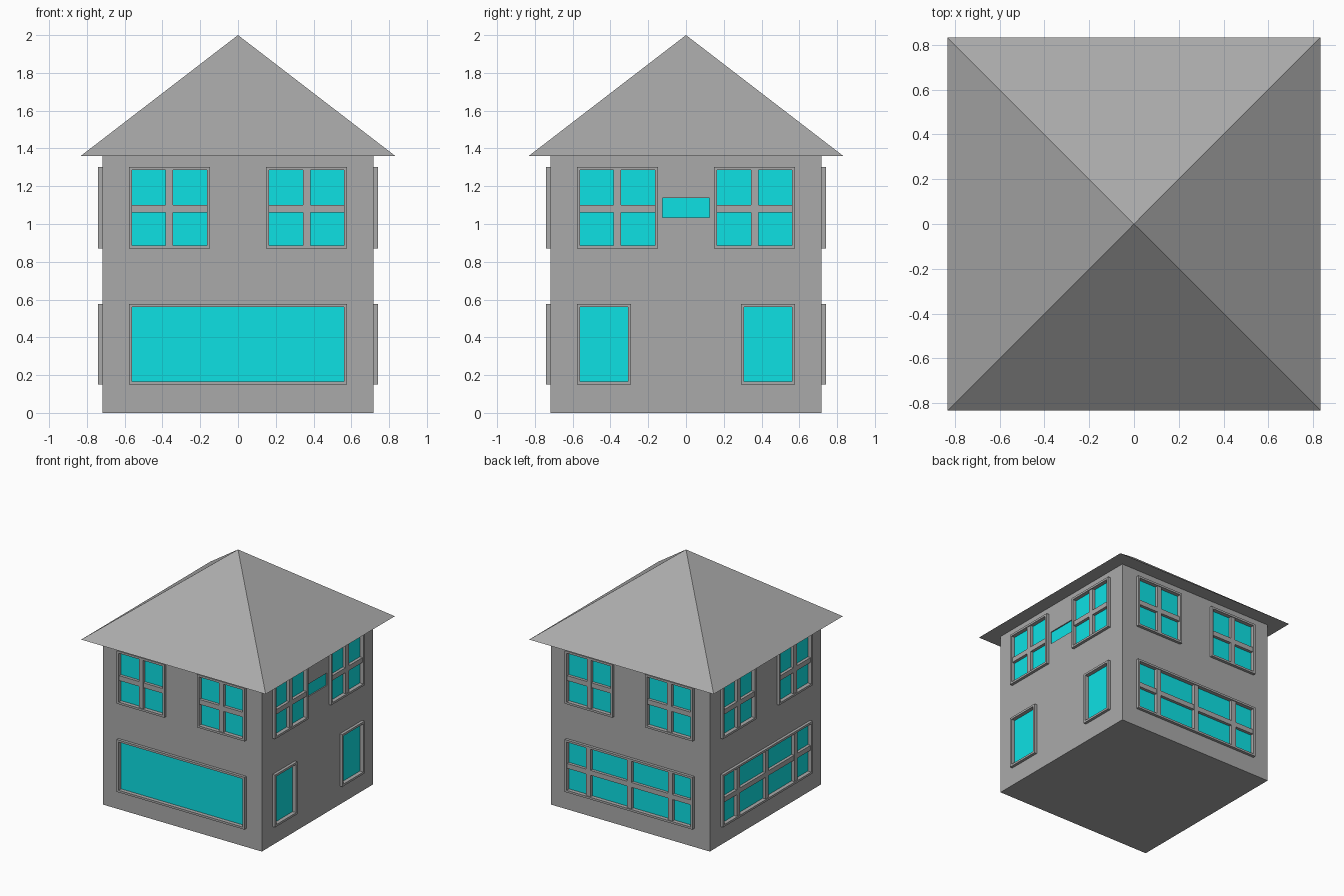
import bpy, bmesh
from math import pi
from mathutils import Matrix, Vector

cube = bpy.data.objects.get("Cube")
if cube:
    bpy.data.objects.remove(cube, do_unlink=True)


def material(name, color):
    m = bpy.data.materials.new(name)
    m.use_nodes = True
    m.diffuse_color = color
    m.node_tree.nodes["Principled BSDF"].inputs["Base Color"].default_value = color
    return m


GREY = material("plaster grey", (0.40, 0.40, 0.40, 1))
CYAN = material("glass cyan", (0.004, 0.75, 0.775, 1))

HALF, EAVE, OVERHANG, TOP = 0.717, 1.36, 0.833, 2.0
FRAME_OUT, BAR_OUT, GLASS = 0.74, 0.732, 0.708
RIM, BAR = 0.017, 0.04


def make_object(name, bm, mat):
    bmesh.ops.recalc_face_normals(bm, faces=bm.faces)
    mesh = bpy.data.meshes.new(name)
    bm.to_mesh(mesh)
    bm.free()
    mesh.materials.append(mat)
    obj = bpy.data.objects.new(name, mesh)
    bpy.context.collection.objects.link(obj)
    return obj


def add_box(bm, lo, hi, turn=0):
    lo, hi = Vector(lo), Vector(hi)
    m = (Matrix.Rotation(turn, 4, 'Z') @ Matrix.Translation((lo + hi) / 2)
         @ Matrix.Diagonal((*(hi - lo), 1)))
    bmesh.ops.create_cube(bm, size=1, matrix=m)


def wall_box(bm, side, u0, u1, z0, z1, inner, outer):
    """Box on one wall: u runs along the wall, inner/outer are depths."""
    add_box(bm, (u0, -outer, z0), (u1, -inner, z1), side * pi / 2)


# Walls
bm = bmesh.new()
add_box(bm, (-HALF, -HALF, 0), (HALF, HALF, EAVE))
walls = make_object("walls", bm, GREY)

# Pyramid roof
bm = bmesh.new()
bmesh.ops.create_cone(bm, cap_ends=True, segments=4, radius1=OVERHANG * 2 ** 0.5,
                      radius2=0, depth=TOP - EAVE,
                      matrix=Matrix.Translation((0, 0, (TOP + EAVE) / 2))
                      @ Matrix.Rotation(pi / 4, 4, 'Z'))
bmesh.ops.remove_doubles(bm, verts=bm.verts, dist=0.0001)
make_object("roof", bm, GREY)

# Window layout: side (0 front, 1 left, 2 back, 3 right), span, heights, bars
UPPER, LOWER = (0.87, 1.303), (0.15, 0.577)
windows = []
for side in range(4):
    for s in (-1, 1):
        span = sorted((s * 0.147, s * 0.577))
        windows.append(("upper_window", side, span, UPPER, [s * 0.363], 1.08))
windows.append(("shop_window", 0, (-0.577, 0.577), LOWER, [], None))
for s in (-1, 1):
    span = sorted((s * 0.29, s * 0.577))
    windows.append(("narrow_window", 1, span, LOWER, [], None))
for side in (2, 3):
    windows.append(("wide_window", side, (-0.577, 0.577), LOWER,
                    [-0.37, 0, 0.37], 0.363))

cuts = bmesh.new()
for name, side, (u0, u1), (z0, z1), uprights, rail in windows:
    a, b, c, d = u0 + RIM, u1 - RIM, z0 + RIM, z1 - RIM
    wall_box(cuts, side, a, b, c, d, GLASS - 0.005, HALF + 0.1)

    # Frame around the opening
    bm = bmesh.new()
    for u in ((u0, a), (b, u1)):
        wall_box(bm, side, *u, z0, z1, HALF - 0.005, FRAME_OUT)
    for z in ((z0, c), (d, z1)):
        wall_box(bm, side, a, b, *z, HALF - 0.005, FRAME_OUT)
    make_object(name + "_frame", bm, GREY)

    # Glazing bars
    if rail:
        bm = bmesh.new()
        wall_box(bm, side, a, b, rail - BAR / 2, rail + BAR / 2, GLASS, BAR_OUT)
        for u in uprights:
            wall_box(bm, side, u - BAR / 2, u + BAR / 2, c, d, GLASS, BAR_OUT + 0.001)
        make_object(name + "_bars", bm, GREY)

    # Pane
    bm = bmesh.new()
    wall_box(bm, side, a, b, c, d, GLASS - 0.005, GLASS)
    make_object(name + "_glass", bm, CYAN)

# Small slot between the upper windows on the left wall
slot = (1, -0.125, 0.125, 1.035, 1.137)
wall_box(cuts, *slot, GLASS - 0.005, HALF + 0.1)
bm = bmesh.new()
wall_box(bm, *slot, GLASS - 0.005, GLASS)
make_object("slot_glass", bm, CYAN)

# Cut the shallow openings into the walls
cutter = make_object("opening_cutter", cuts, GREY)
cutter.hide_render = True
mod = walls.modifiers.new("openings", 'BOOLEAN')
mod.operation, mod.solver, mod.object = 'DIFFERENCE', 'EXACT', cutter
bpy.context.view_layer.objects.active = walls
bpy.ops.object.modifier_apply(modifier=mod.name)
bpy.data.objects.remove(cutter, do_unlink=True)
